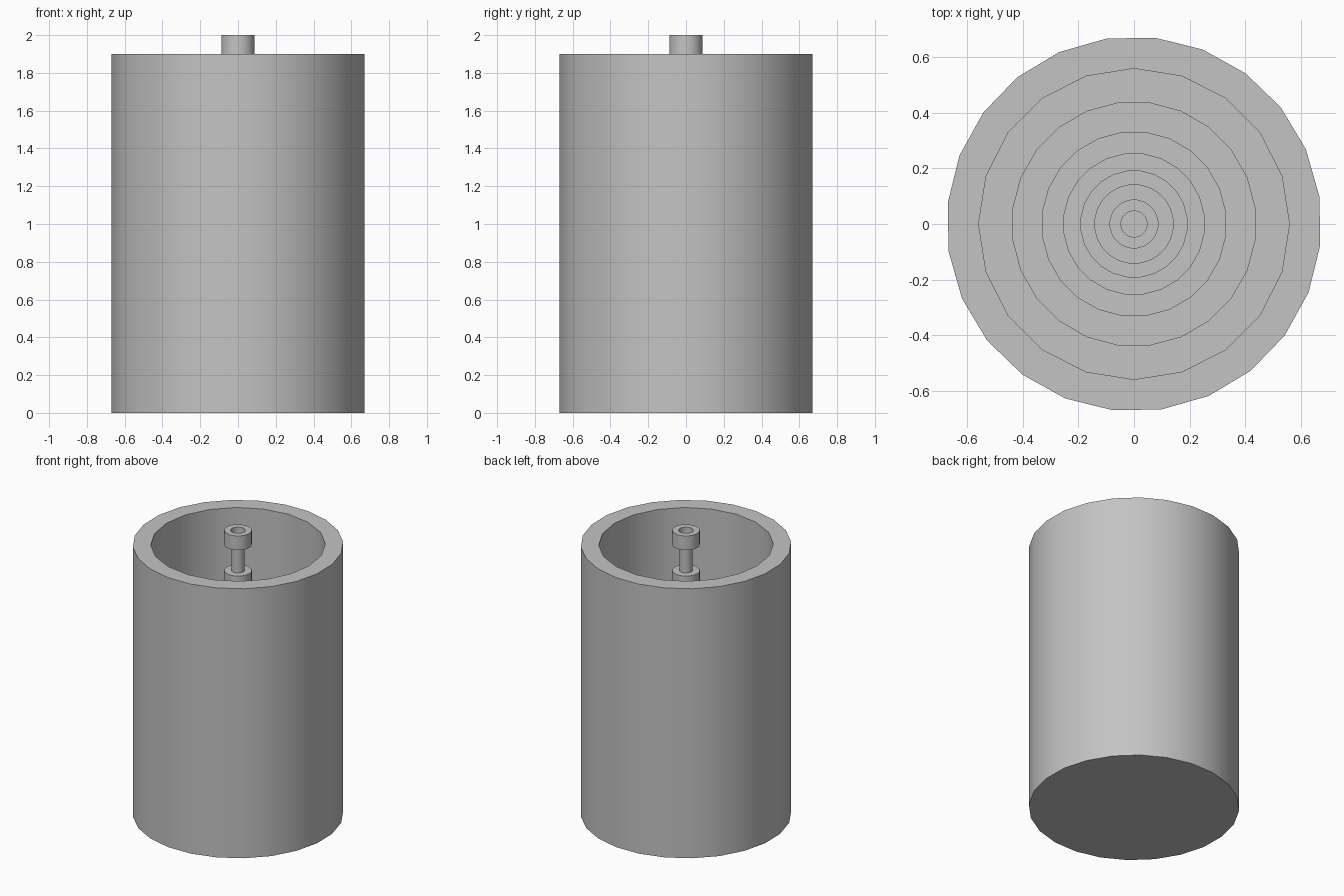
import bpy, bmesh, math

cube = bpy.data.objects.get("Cube")
if cube:
    bpy.data.objects.remove(cube, do_unlink=True)

grey = bpy.data.materials.new("plain grey")
grey.use_nodes = True
colour = (0.55, 0.55, 0.55, 1.0)
grey.diffuse_color = colour
grey.node_tree.nodes["Principled BSDF"].inputs["Base Color"].default_value = colour


def lathe(name, profile, sides=24, turn=7.5):
    """Turn a list of (radius, z) points around z, capping both ends."""
    bm = bmesh.new()
    rings = []
    for r, z in profile:
        angles = [math.radians(turn + 360 * i / sides) for i in range(sides)]
        rings.append([bm.verts.new((r * math.cos(a), r * math.sin(a), z)) for a in angles])
    for low, high in zip(rings, rings[1:]):
        for i in range(sides):
            j = (i + 1) % sides
            bm.faces.new((low[i], low[j], high[j], high[i]))
    bm.faces.new(rings[0][::-1])
    bm.faces.new(rings[-1])
    bmesh.ops.recalc_face_normals(bm, faces=bm.faces)
    mesh = bpy.data.meshes.new(name)
    bm.to_mesh(mesh)
    bm.free()
    mesh.materials.append(grey)
    obj = bpy.data.objects.new(name, mesh)
    bpy.context.collection.objects.link(obj)
    return obj


def select(obj):
    bpy.ops.object.select_all(action='DESELECT')
    obj.select_set(True)
    bpy.context.view_layer.objects.active = obj


FLOOR = 0.25
RIM = 1.9

# Outer cup: a solid drum with a coarser-sided bore
cup = lathe("outer_cup", [(0.673, 0), (0.673, RIM)], 24, 8.5)
bore = lathe("bore_cutter", [(0.558, FLOOR), (0.558, RIM + 0.2)], 20, 0)
bore.hide_render = True
cut = cup.modifiers.new("bore", 'BOOLEAN')
cut.operation = 'DIFFERENCE'
cut.solver = 'EXACT'
cut.object = bore
select(cup)
bpy.ops.object.modifier_apply(modifier="bore")
bpy.data.objects.remove(bore, do_unlink=True)
parts = [cup]

# Stepped core: each tier stands on the one below
radii = [0.44, 0.333, 0.255, 0.193, 0.143]
top = FLOOR
for n, r in enumerate(radii, 1):
    parts.append(lathe(f"core_tier_{n}", [(r, top), (r, top + 0.245)]))
    top += 0.245

# Central spindle: thick post, thin neck, hollow cap
parts.append(lathe("spindle", [
    (0.088, top), (0.088, 1.717), (0.041, 1.717), (0.041, 1.9),
    (0.088, 1.9), (0.088, 2.0), (0.047, 2.0), (0.047, 1.92)]))

for part in parts:
    select(part)
    bpy.ops.object.shade_smooth_by_angle(angle=math.radians(30))
